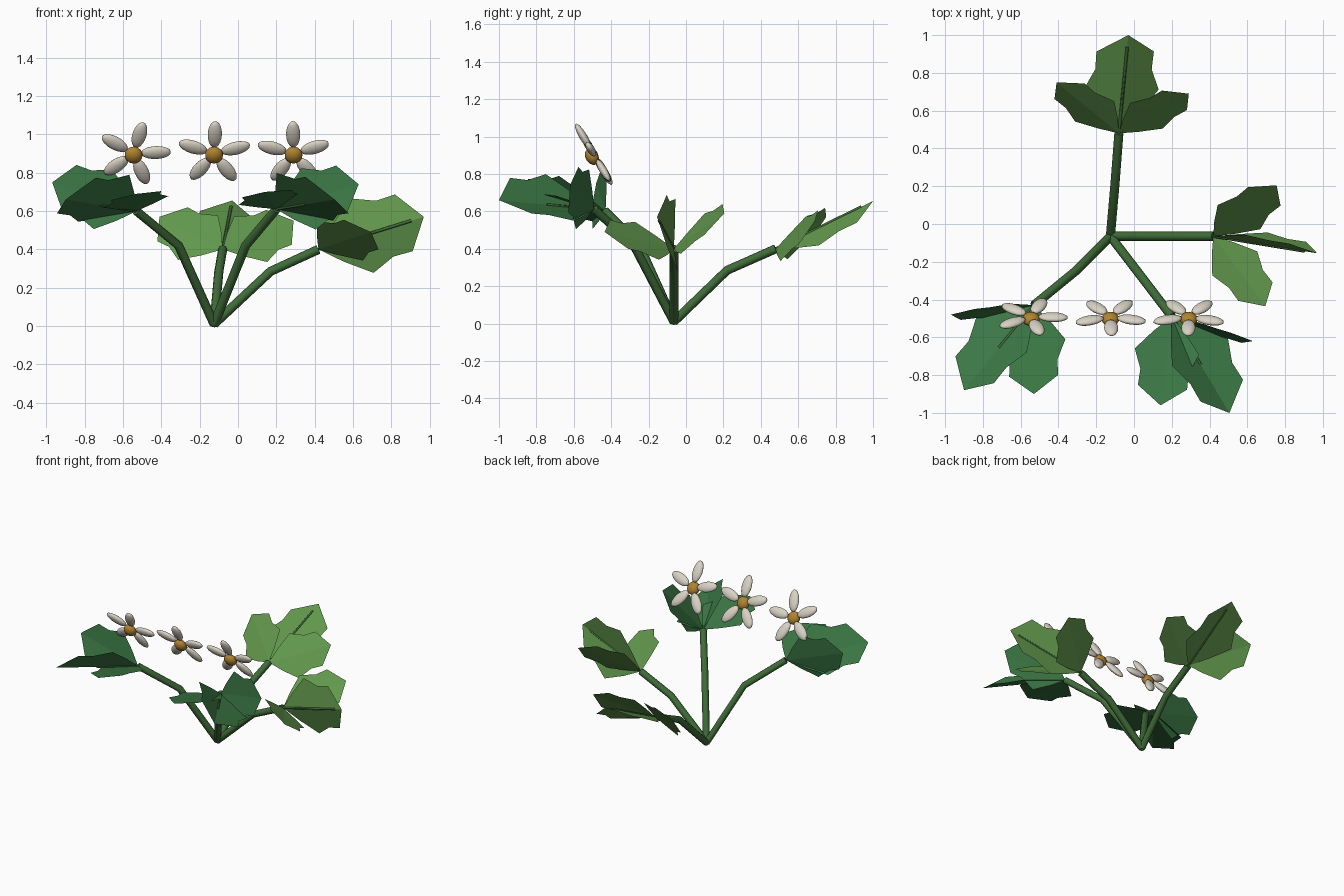
import bpy, math
from mathutils import Vector, Matrix

if "Cube" in bpy.data.objects:
    bpy.data.objects.remove(bpy.data.objects["Cube"])


def material(name, rgb):
    m = bpy.data.materials.new(name)
    m.diffuse_color = (*rgb, 1)
    m.use_nodes = True
    m.node_tree.nodes["Principled BSDF"].inputs["Base Color"].default_value = m.diffuse_color
    return m


STEM = material("stem_green", (0.05, 0.15, 0.04))
LIGHT = material("light_leaf", (0.125, 0.32, 0.075))
DARK = material("dark_leaf", (0.045, 0.19, 0.06))
PETAL = material("petal_cream", (0.70, 0.65, 0.56))
HEART = material("flower_gold", (0.44, 0.23, 0.03))


def add_mesh(name, verts, faces, mat):
    me = bpy.data.meshes.new(name)
    me.from_pydata(verts, [], faces)
    me.materials.append(mat)
    ob = bpy.data.objects.new(name, me)
    bpy.context.collection.objects.link(ob)
    return ob


def tube(name, points, radius, mat, resolution=2):
    cu = bpy.data.curves.new(name, 'CURVE')
    cu.dimensions = '3D'
    cu.bevel_depth, cu.bevel_resolution, cu.use_fill_caps = radius, resolution, True
    sp = cu.splines.new('POLY')
    sp.points.add(len(points) - 1)
    for p, co in zip(sp.points, points):
        p.co = (*co, 1)
    cu.materials.append(mat)
    ob = bpy.data.objects.new(name, cu)
    bpy.context.collection.objects.link(ob)
    bpy.ops.object.select_all(action='DESELECT')
    bpy.context.view_layer.objects.active = ob
    ob.select_set(True)
    bpy.ops.object.convert(target='MESH')


# half outline of a leaflet: (along, sideways) as fractions of its length
EDGE = [(0.18, 0.18), (0.40, 0.36), (0.62, 0.27), (0.80, 0.275)]


def leaflet(name, base, axis, across, fold, mat):
    base, axis, w = Vector(base), Vector(axis), Vector(across)
    length, a = axis.length, axis.normalized()
    w = (w - a * w.dot(a)).normalized()
    n = a.cross(w)
    if n.z < 0:
        n = -n
    f = math.radians(fold)
    verts = [base, base + axis]
    for side in (1, -1):
        d = w * side * math.cos(f) + n * math.sin(f)
        verts += [base + (a * s + d * t) * length for s, t in EDGE]
    add_mesh(name, verts, [(0, 2, 3, 4, 5, 1), (0, 1, 9, 8, 7, 6)], mat)


ROOT = (-0.125, -0.065, 0.01)
# each plant arm: stem bend, stem end, colour, rib length, leaflets (axis, across, fold)
ARMS = {
    "back": ((-0.10, 0.22, 0.285), (-0.08, 0.48, 0.40), LIGHT, 0.88, [
        ((0.05, 0.52, 0.255), (1, 0, -0.20), -14),
        ((0.37, 0.21, 0.15), (-0.18, 0.15, 0.26), -4),
        ((-0.33, 0.27, 0.17), (0.21, 0.13, 0.26), -4)]),
    "right": ((0.17, -0.065, 0.285), (0.42, -0.065, 0.40), LIGHT, 0.88, [
        ((0.55, -0.09, 0.17), (-0.29, -0.03, 0.955), 14),
        ((0.275, -0.37, 0.09), (-0.23, -0.13, 0.20), 3),
        ((0.335, 0.27, 0.19), (-0.23, 0.13, 0.22), 3)]),
    "front_left": ((-0.31, -0.25, 0.42), (-0.53, -0.43, 0.60), DARK, 0.5, [
        ((-0.37, -0.45, 0.06), (-0.60, 0.47, -0.58), 15),
        ((0.0, -0.47, 0.09), (0.97, 0.0, 0.18), 4),
        ((-0.44, -0.05, 0.15), (0.10, 0.08, 0.33), 4)]),
    "front_right": ((0.04, -0.28, 0.42), (0.20, -0.49, 0.61), DARK, 0.5, [
        ((0.305, -0.51, 0.05), (0.65, 0.40, -0.58), 15),
        ((-0.06, -0.47, 0.09), (0.97, -0.12, 0.15), 4),
        ((0.43, -0.13, 0.13), (-0.10, 0.08, 0.33), 4)]),
}

for arm, (bend, end, mat, rib, leaves) in ARMS.items():
    tube(arm + "_stem", [ROOT, bend, end], 0.024, STEM)
    for part, (axis, across, fold) in zip(("middle", "side_a", "side_b"), leaves):
        leaflet(f"{arm}_leaf_{part}", end, axis, across, fold, mat)
    # thin rib running over the middle leaflet
    tip = Vector(end) + Vector(leaves[0][0]) * rib
    tube(arm + "_rib", [end, tip], 0.008, STEM, 0)


def ball(name, matrix, mat):
    bpy.ops.mesh.primitive_uv_sphere_add(segments=14, ring_count=10, radius=1)
    ob = bpy.context.object
    ob.name = name
    ob.data.transform(matrix)
    ob.data.materials.append(mat)
    bpy.ops.object.shade_smooth()


# three five-petalled flowers, leaning forward
LEAN = math.atan2(0.19, 0.32)
for i, (x, turn) in enumerate(((-0.545, 3), (-0.125, 16), (0.29, 19)), 1):
    frame = Matrix.Translation((x, -0.49, 0.90)) @ Matrix.Rotation(LEAN, 4, 'X')
    ball(f"flower_{i}_heart",
         frame @ Matrix.Translation((0, -0.015, 0))
         @ Matrix.Diagonal((0.047, 0.034, 0.047, 1)), HEART)
    for k in range(5):
        spin = Matrix.Rotation(-math.radians(turn + 72 * k), 4, 'Y')
        ball(f"flower_{i}_petal_{k + 1}",
             frame @ spin @ Matrix.Translation((0.117, 0, 0))
             @ Matrix.Diagonal((0.079, 0.021, 0.037, 1)), PETAL)
